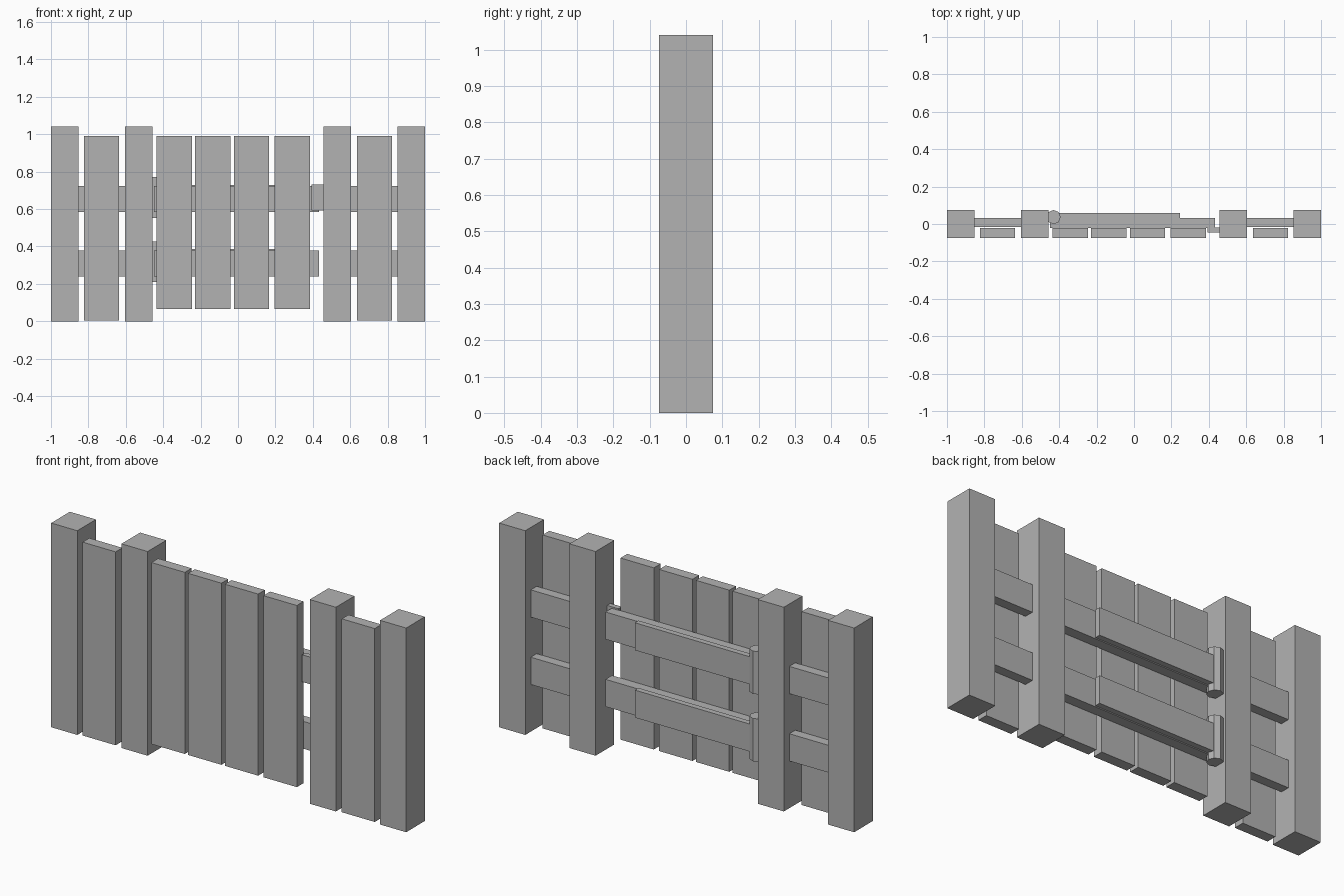
import bpy, bmesh, math

if "Cube" in bpy.data.objects:
    bpy.data.objects.remove(bpy.data.objects["Cube"])

grey = bpy.data.materials.new("plain grey")
grey.diffuse_color = (0.45, 0.45, 0.45, 1)
grey.use_nodes = True
grey.node_tree.nodes["Principled BSDF"].inputs["Base Color"].default_value = grey.diffuse_color


def finish(name, bm):
    mesh = bpy.data.meshes.new(name)
    bm.to_mesh(mesh)
    bm.free()
    mesh.materials.append(grey)
    obj = bpy.data.objects.new(name, mesh)
    bpy.context.collection.objects.link(obj)
    return obj


def box(name, x, y, z):
    """Box from (min, max) ranges on each axis."""
    bm = bmesh.new()
    bmesh.ops.create_cube(bm, size=1)
    for v in bm.verts:
        v.co = [(r[0] + r[1]) / 2 + c * (r[1] - r[0]) for r, c in zip((x, y, z), v.co)]
    return finish(name, bm)


def cylinder(name, x, y, z, radius, sides=8):
    bm = bmesh.new()
    bmesh.ops.create_cone(bm, cap_ends=True, segments=sides, radius1=radius,
                          radius2=radius, depth=z[1] - z[0])
    bmesh.ops.translate(bm, verts=bm.verts, vec=(x, y, (z[0] + z[1]) / 2))
    return finish(name, bm)


PLANK_Y = (-0.075, -0.021)
RAIL_Y = (-0.021, 0.031)
RAIL_Z = {"lower": 0.24, "upper": 0.583}

# Posts, fixed side planks and their rails, mirrored left and right
for side, s in (("left", -1), ("right", 1)):
    for label, c in (("outer", 0.9265), ("inner", 0.5305)):
        box(f"{side}_{label}_post", (s * c - 0.0735, s * c + 0.0735), (-0.075, 0.075), (0, 1.04))
    box(f"{side}_side_plank", (s * 0.73 - 0.093, s * 0.73 + 0.093), PLANK_Y, (0.005, 0.99))
    for level, z in RAIL_Z.items():
        box(f"{side}_{level}_side_rail", (s * 0.73 - 0.14, s * 0.73 + 0.14),
            (-0.017, RAIL_Y[1]), (z, z + 0.139))

# Gate planks
for i, c in enumerate((-0.341, -0.135, 0.072, 0.29)):
    box(f"gate_plank_{i + 1}", (c - 0.094, c + 0.094), PLANK_Y, (0.065, 0.99))

# Gate rails, hinge straps and hinge barrels
for level, z in RAIL_Z.items():
    box(f"{level}_gate_rail", (-0.45, 0.432), RAIL_Y, (z, z + 0.139))
    box(f"{level}_hinge_strap", (-0.43, 0.246), (0.031, 0.06), (z + 0.005, z + 0.145))
    cylinder(f"{level}_hinge_barrel", -0.43, 0.037, (z - 0.031, z + 0.187), 0.038)

# Latch stop on the inner right post
box("latch_stop", (0.393, 0.46), (-0.045, -0.018), (0.592, 0.73))
